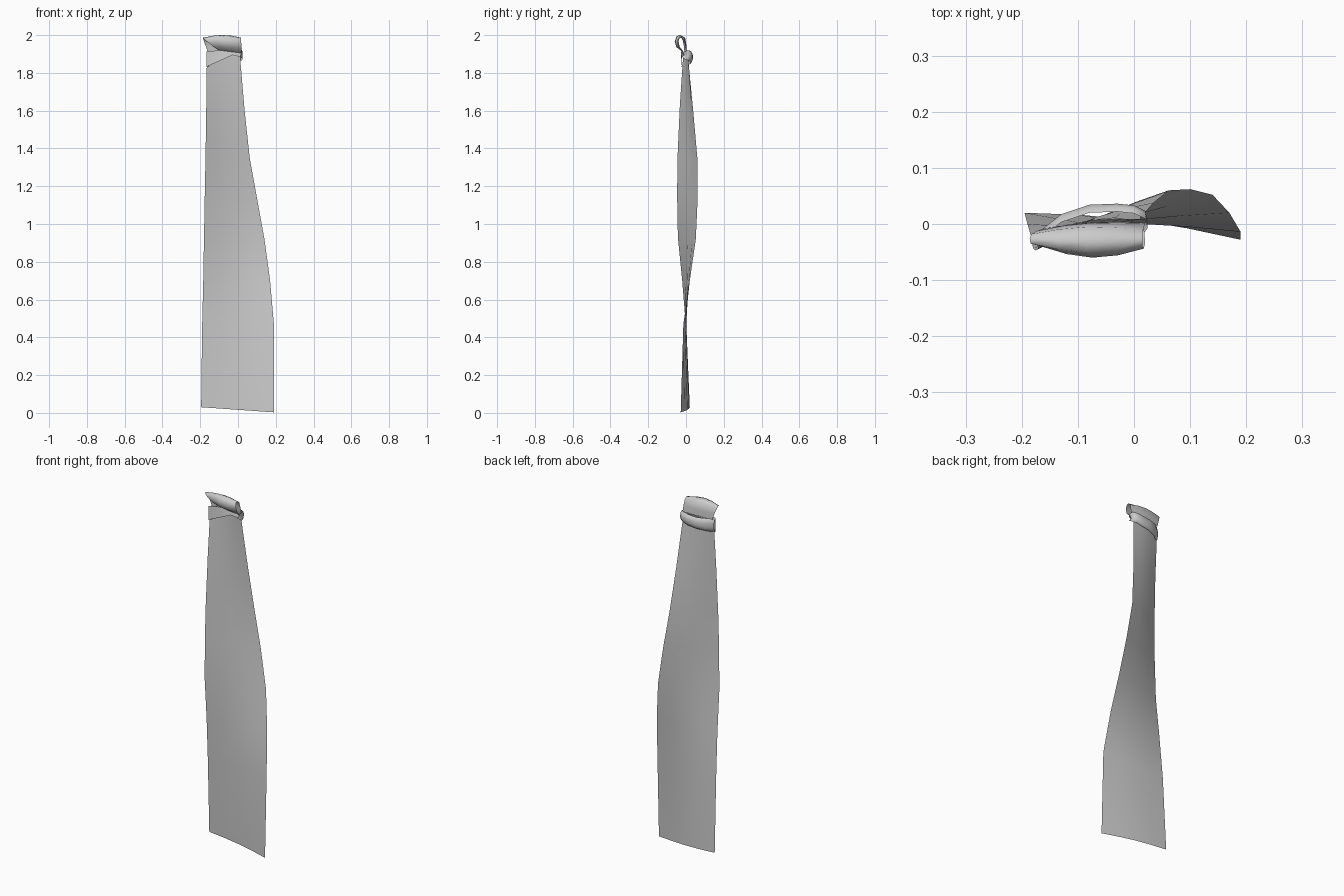
import bpy, math
from mathutils import Vector


def sheet(name, rows):
    """Loft a thin open cloth sheet through rows of points."""
    n = len(rows[0])
    verts = [p for r in rows for p in r]
    faces = [(i * n + j, i * n + j + 1, (i + 1) * n + j + 1, (i + 1) * n + j)
             for i in range(len(rows) - 1) for j in range(n - 1)]
    me = bpy.data.meshes.new(name)
    me.from_pydata(verts, [], faces)
    ob = bpy.data.objects.new(name, me)
    bpy.context.collection.objects.link(ob)
    for p in me.polygons:
        p.use_smooth = True
    return ob


def across(a, b, bulge=(0, 0, 0), n=4):
    """Points from a to b, bowed by bulge in the middle."""
    a, b, k = Vector(a), Vector(b), Vector(bulge)
    return [a.lerp(b, i / n) + k * math.sin(math.pi * i / n) for i in range(n + 1)]


# Long hanging cloth: left edge, right edge, bow in y
edges = [
    ((-0.195, 0.02, 0.03), (0.19, -0.028, 0.003), 0.012),
    ((-0.19, 0.0, 0.45), (0.19, -0.014, 0.47), 0.008),
    ((-0.184, -0.02, 0.70), (0.17, 0.02, 0.70), 0.006),
    ((-0.18, -0.043, 0.93), (0.14, 0.052, 0.92), 0.005),
    ((-0.176, -0.047, 1.15), (0.10, 0.062, 1.14), 0.005),
    ((-0.172, -0.045, 1.35), (0.062, 0.060, 1.35), 0.008),
    ((-0.168, -0.033, 1.62), (0.035, 0.038, 1.60), 0.01),
    ((-0.165, -0.017, 1.86), (0.012, 0.012, 1.87), 0.01),
    ((-0.162, -0.012, 1.91), (0.012, 0.008, 1.91), 0.008),
]
sheet("hanging_cloth", [across(a, b, (0, k, 0)) for a, b, k in edges])

# Folded loop on top: narrow at the front, over the top, down the back
loop = [
    ((-0.10, -0.018, 1.92), (0.018, -0.010, 1.905), (0, -0.004, 0)),
    ((-0.13, -0.034, 1.94), (0.020, -0.034, 1.93), (0, -0.016, 0)),
    ((-0.165, -0.04, 1.967), (0.017, -0.044, 1.96), (0, -0.018, 0)),
    ((-0.184, -0.035, 1.983), (0.015, -0.040, 1.982), (0, -0.013, 0.012)),
    ((-0.186, -0.026, 1.986), (0.015, -0.026, 1.987), (0, -0.004, 0.014)),
    ((-0.183, -0.018, 1.975), (0.016, -0.012, 1.975), (0, 0.010, 0.012)),
    ((-0.172, -0.012, 1.945), (0.018, -0.004, 1.945), (0, 0.010, 0)),
    ((-0.16, -0.008, 1.91), (0.020, 0.002, 1.91), (0, 0.006, 0)),
]
sheet("top_loop", [across(*r) for r in loop])

# Rolled band around the back: x, y of outer face, centre z, half height
band = []
for x, y, z, h in [(-0.168, -0.012, 1.872, 0.04), (-0.13, 0.018, 1.875, 0.036),
                   (-0.08, 0.035, 1.878, 0.032), (-0.03, 0.037, 1.883, 0.031),
                   (0.0, 0.034, 1.89, 0.029), (0.02, 0.024, 1.893, 0.027),
                   (0.024, 0.008, 1.893, 0.02), (0.012, -0.010, 1.897, 0.009)]:
    band.append([(x, y - 0.015 * (1 - math.cos(t)), z + h * math.sin(t))
                 for t in [math.radians(d) for d in (-90, -54, -18, 18, 54, 90)]])
sheet("back_band", band)

# Front crossing of the band, narrowing to the right
sheet("front_band", [
    across((-0.168, -0.026, 1.832), (-0.168, -0.026, 1.912)),
    across((-0.10, -0.024, 1.862), (-0.10, -0.018, 1.92)),
    across((-0.03, -0.022, 1.894), (-0.03, -0.015, 1.914)),
    across((0.012, -0.014, 1.885), (0.018, -0.010, 1.908)),
])
